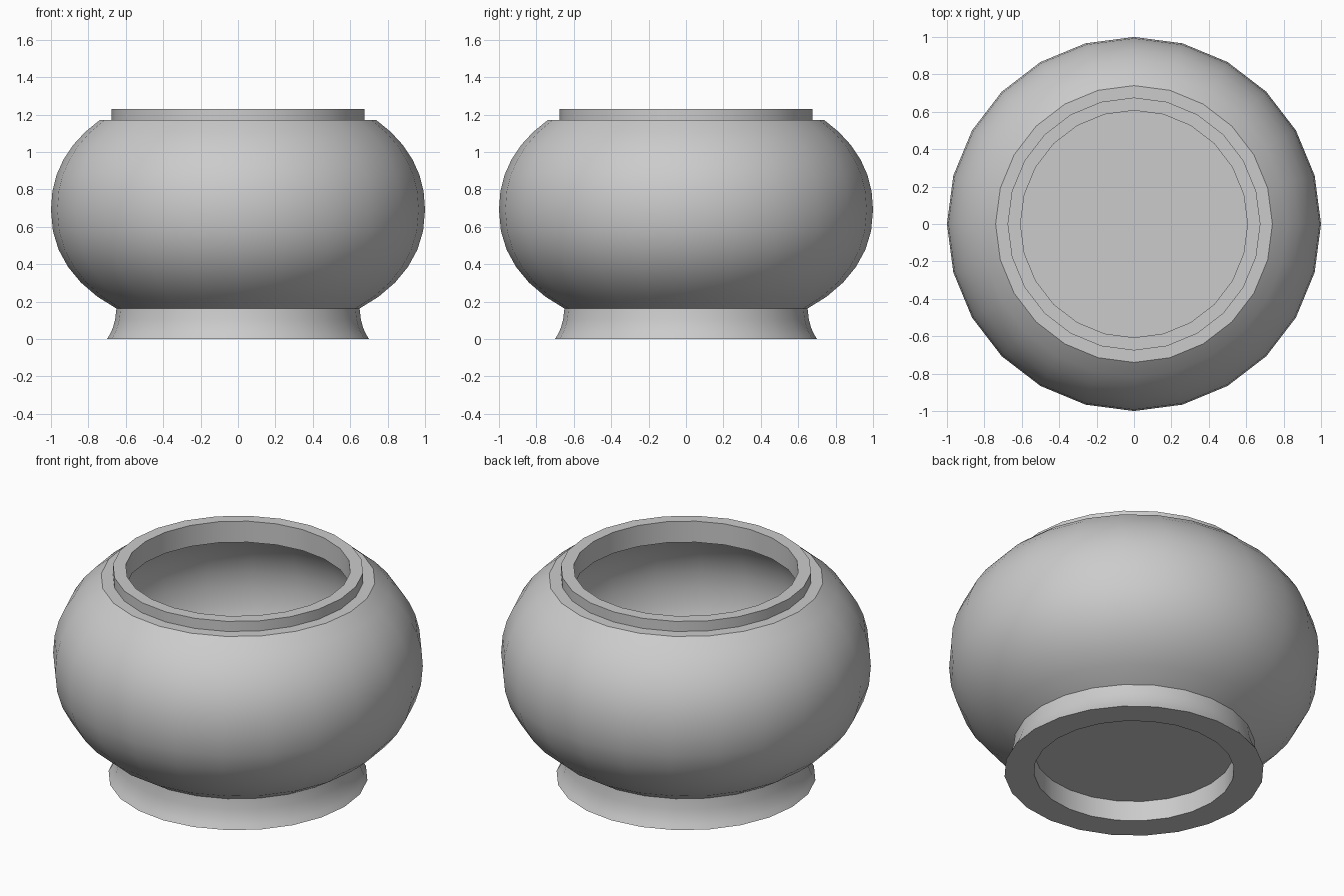
import bpy, bmesh, math

if "Cube" in bpy.data.objects:
    bpy.data.objects.remove(bpy.data.objects["Cube"])

SIDES = 24
MID = 0.69      # height of the widest ring

clay = bpy.data.materials.new("grey clay")
clay.diffuse_color = (0.6, 0.6, 0.6, 1.0)
clay.use_nodes = True
clay.node_tree.nodes["Principled BSDF"].inputs["Base Color"].default_value = clay.diffuse_color


def lathe(name, profile, cap_end=False):
    """Spin an (r, z) profile about z; optionally close the last ring."""
    bm = bmesh.new()
    rings = []
    for r, z in profile:
        rings.append([bm.verts.new((r * math.cos(2 * math.pi * i / SIDES),
                                    r * math.sin(2 * math.pi * i / SIDES), z))
                      for i in range(SIDES)])
    for a, b in zip(rings, rings[1:]):
        for i in range(SIDES):
            j = (i + 1) % SIDES
            bm.faces.new((a[i], a[j], b[j], b[i]))
    if cap_end:
        bm.faces.new(rings[-1])
    mesh = bpy.data.meshes.new(name)
    bm.to_mesh(mesh)
    bm.free()
    mesh.materials.append(clay)
    obj = bpy.data.objects.new(name, mesh)
    bpy.context.collection.objects.link(obj)
    bpy.ops.object.select_all(action='DESELECT')
    obj.select_set(True)
    bpy.context.view_layer.objects.active = obj
    bpy.ops.object.shade_smooth_by_angle(angle=math.radians(30))
    return obj


def bulge(radius, z0, r0, z1, r1, power=2.15, steps=12):
    """Full, slightly squared curve from (r0, z0) out to radius, in to (r1, z1)."""
    pts = []
    for z_end, r_end, ks in ((z0, r0, range(steps // 2, 0, -1)),
                             (z1, r1, range(0, steps // 2 + 1))):
        # Angle whose cosine term reaches the end radius
        c = (r_end / radius) ** (power / 2)
        end = math.acos(c)
        half = (z_end - MID) / math.sin(end) ** (2 / power)
        for k in ks:
            t = end * k / (steps // 2)
            pts.append((radius * math.cos(t) ** (2 / power),
                        MID + half * math.sin(t) ** (2 / power)))
    return pts


# Rounded outer wall, from the foot joint to the shoulder ledge
lathe("bowl_wall", bulge(1.0, 0.163, 0.65, 1.17, 0.74))

# Ledge, raised neck, vertical inside of the mouth and underside of the ledge
lathe("neck", [(0.74, 1.17), (0.676, 1.17), (0.676, 1.23),
               (0.607, 1.23), (0.607, 1.105), (0.70, 1.105)])

# Hollow inside following the outer wall
lathe("bowl_inside", bulge(0.935, 1.105, 0.70, 0.20, 0.615))

# Flat floor of the hollow
lathe("bowl_floor", [(0.615, 0.20), (0.30, 0.20)], cap_end=True)

# Flared foot with a recessed underside
lathe("foot", [(0.54, 0.12), (0.54, 0.0), (0.70, 0.0), (0.684, 0.027),
               (0.669, 0.06), (0.657, 0.105), (0.65, 0.163)])
lathe("foot_recess", [(0.54, 0.12), (0.30, 0.12)], cap_end=True)

# The floor faces up and the recess faces down
for name, up in (("bowl_floor", True), ("foot_recess", False)):
    mesh = bpy.data.objects[name].data
    bm = bmesh.new()
    bm.from_mesh(mesh)
    for f in bm.faces:
        f.normal_update()
        if (f.normal.z > 0) != up:
            f.normal_flip()
    bm.to_mesh(mesh)
    bm.free()
